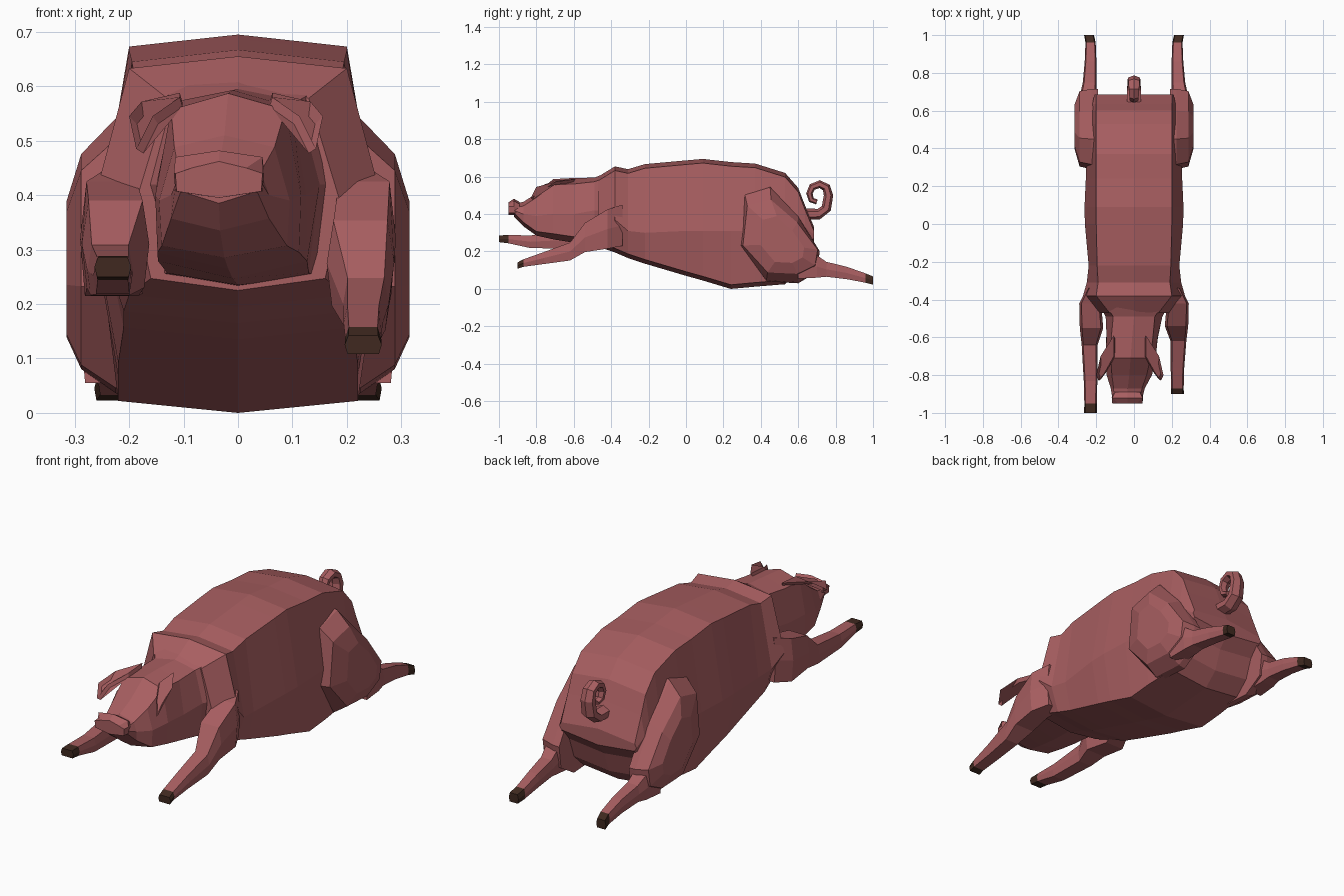
import bpy, bmesh, math
from mathutils import Vector


def material(name, rgb):
    m = bpy.data.materials.new(name)
    m.diffuse_color = (*rgb, 1)
    return m


SKIN = material("pink_skin", (0.39, 0.112, 0.118))
HOOF = material("dark_hoof", (0.05, 0.022, 0.014))


def loft(name, rings, mat=SKIN):
    """Skin a series of equal-length rings and cap both ends."""
    bm = bmesh.new()
    vs = [[bm.verts.new(p) for p in r] for r in rings]
    n = len(vs[0])
    for a, b in zip(vs, vs[1:]):
        for i in range(n):
            j = (i + 1) % n
            bm.faces.new((a[i], a[j], b[j], b[i]))
    bm.faces.new(vs[0])
    bm.faces.new(vs[-1])
    bmesh.ops.recalc_face_normals(bm, faces=bm.faces)
    me = bpy.data.meshes.new(name)
    bm.to_mesh(me)
    bm.free()
    me.materials.append(mat)
    ob = bpy.data.objects.new(name, me)
    bpy.context.collection.objects.link(ob)
    return ob


def torso_ring(y, xc, wt, w, wb, zt, zm, zb, drop=0.022):
    """Mirrored section: ridge, top corner, widest point, lower corner, keel."""
    half = [(wt, zt - drop), (w, zm), (wb, zb + drop)]
    pts = [(0, zt)] + half + [(0, zb)] + [(-x, z) for x, z in reversed(half)]
    return [(xc + x, y, z) for x, z in pts]


def leg_ring(side, y, x, z, hx, hz):
    """Six-sided leg section facing along y."""
    pts = [(-0.8, 1), (0.8, 1), (1, 0), (0.85, -1), (-0.85, -1), (-1, 0)]
    return [(side * (x + a * hx), y, z + b * hz) for a, b in pts]


# barrel body
loft("body", [torso_ring(*s) for s in [
    (-0.47, 0, 0.13, 0.19, 0.16, 0.60, 0.38, 0.225),
    (-0.38, 0, 0.20, 0.27, 0.20, 0.655, 0.37, 0.195),
    (-0.31, 0, 0.19, 0.25, 0.21, 0.64, 0.31, 0.165),
    (-0.22, 0, 0.195, 0.24, 0.21, 0.667, 0.30, 0.135),
    (0.00, 0, 0.20, 0.26, 0.22, 0.687, 0.31, 0.07),
    (0.09, 0, 0.20, 0.262, 0.22, 0.695, 0.31, 0.045),
    (0.24, 0, 0.20, 0.255, 0.22, 0.678, 0.31, 0.0),
    (0.37, 0, 0.20, 0.25, 0.22, 0.67, 0.31, 0.012),
    (0.53, 0, 0.20, 0.24, 0.21, 0.62, 0.31, 0.025),
    (0.60, 0, 0.20, 0.23, 0.20, 0.54, 0.31, 0.09),
    (0.635, 0, 0.20, 0.22, 0.20, 0.45, 0.33, 0.19),
    (0.685, 0, 0.20, 0.21, 0.20, 0.33, 0.29, 0.25),
]])

# neck and head, turned a little to one side
loft("head", [torso_ring(*s) for s in [
    (-0.40, 0, 0.17, 0.20, 0.15, 0.63, 0.42, 0.23),
    (-0.49, 0, 0.11, 0.15, 0.13, 0.595, 0.42, 0.235),
    (-0.60, -0.01, 0.11, 0.135, 0.137, 0.593, 0.40, 0.247, 0.032),
    (-0.71, -0.018, 0.105, 0.134, 0.13, 0.587, 0.40, 0.265, 0.03),
    (-0.80, -0.025, 0.092, 0.12, 0.115, 0.51, 0.39, 0.285),
    (-0.87, -0.033, 0.075, 0.09, 0.09, 0.465, 0.40, 0.335),
    (-0.92, -0.035, 0.07, 0.08, 0.07, 0.455, 0.42, 0.385),
]])

# flared snout disc
loft("snout", [torso_ring(*s, 0.012) for s in [
    (-0.89, -0.034, 0.065, 0.075, 0.07, 0.465, 0.43, 0.395),
    (-0.92, -0.035, 0.08, 0.083, 0.08, 0.482, 0.44, 0.395),
    (-0.95, -0.035, 0.05, 0.08, 0.078, 0.462, 0.44, 0.395),
]])

# ears hang forward and outward
for side, label in ((1, "right"), (-1, "left")):
    outline = [(0.085, -0.59, 0.588), (0.085, -0.70, 0.58), (0.135, -0.79, 0.545),
               (0.165, -0.83, 0.485), (0.178, -0.80, 0.545), (0.155, -0.70, 0.572)]
    top = [Vector((side * x - 0.022, y, z)) for x, y, z in outline]
    mid = sum(top, Vector()) / len(top)
    under = [p.lerp(mid, 0.1) - Vector((side * 0.01, 0, 0.015)) for p in top]
    loft(label + "_ear", [top, under])

# front legs reach forward, one higher than the other
SHOULDER = [(-0.34, 0.20, 0.34, 0.05, 0.11), (-0.42, 0.232, 0.32, 0.058, 0.105)]
FRONT = {
    "right": (1, [(-0.54, 0.225, 0.275, 0.062, 0.078), (-0.62, 0.235, 0.20, 0.042, 0.048),
                  (-0.76, 0.23, 0.165, 0.036, 0.032), (-0.87, 0.23, 0.138, 0.033, 0.02)],
              (-0.90, 0.23, 0.125, 0.034, 0.017)),
    "left": (-1, [(-0.55, 0.225, 0.31, 0.062, 0.08), (-0.64, 0.235, 0.262, 0.042, 0.046),
                  (-0.83, 0.23, 0.252, 0.036, 0.034), (-0.95, 0.23, 0.266, 0.033, 0.022)],
             (-1.0, 0.23, 0.268, 0.034, 0.018)),
}
for label, (side, lower, tip) in FRONT.items():
    loft(label + "_front_leg", [leg_ring(side, *s) for s in SHOULDER + lower])
    loft(label + "_front_hoof", [leg_ring(side, *s) for s in (lower[-1], tip)], HOOF)

# hind legs stretch backward: broad thigh rounding outward, thin shank, hoof
THIGH = [(0.29, 0.23), (0.315, 0.51), (0.45, 0.55), (0.60, 0.39), (0.715, 0.20),
         (0.70, 0.09), (0.60, 0.03), (0.43, 0.04)]
for side, label in ((1, "right"), (-1, "left")):
    rings = []
    for x, ky, kz in ((0.19, 1, 1), (0.225, 1, 0.97), (0.288, 0.94, 0.76), (0.315, 0.55, 0.48)):
        rings.append([(side * x, 0.53 + (y - 0.53) * ky, 0.24 + (z - 0.24) * kz)
                      for y, z in THIGH])
    loft(label + "_thigh", rings)
    shank = [(0.60, 0.24, 0.13, 0.048, 0.075), (0.70, 0.24, 0.12, 0.042, 0.06),
             (0.75, 0.235, 0.105, 0.036, 0.04), (0.86, 0.23, 0.085, 0.031, 0.033),
             (0.96, 0.23, 0.058, 0.027, 0.025)]
    tip = (1.0, 0.238, 0.045, 0.026, 0.022)
    loft(label + "_hind_leg", [leg_ring(side, *s) for s in shank])
    loft(label + "_hind_hoof", [leg_ring(side, *s) for s in (shank[-1], tip)], HOOF)

# curled tail in the centre plane
path = [Vector((0, y, z)) for y, z in [
    (0.60, 0.40), (0.71, 0.40), (0.75, 0.43), (0.762, 0.50), (0.75, 0.542),
    (0.715, 0.56), (0.675, 0.545), (0.66, 0.51), (0.67, 0.475), (0.70, 0.465)]]
rings = []
for i, p in enumerate(path):
    t = (path[min(i + 1, len(path) - 1)] - path[max(i - 1, 0)]).normalized()
    normal = Vector((0, -t.z, t.y))
    r = 0.036 - 0.0022 * i
    rings.append([p + normal * (r * 0.85 * math.cos(a)) + Vector((r * 1.25 * math.sin(a), 0, 0))
                  for a in (k * math.pi / 3 for k in range(6))])
loft("curly_tail", rings)
